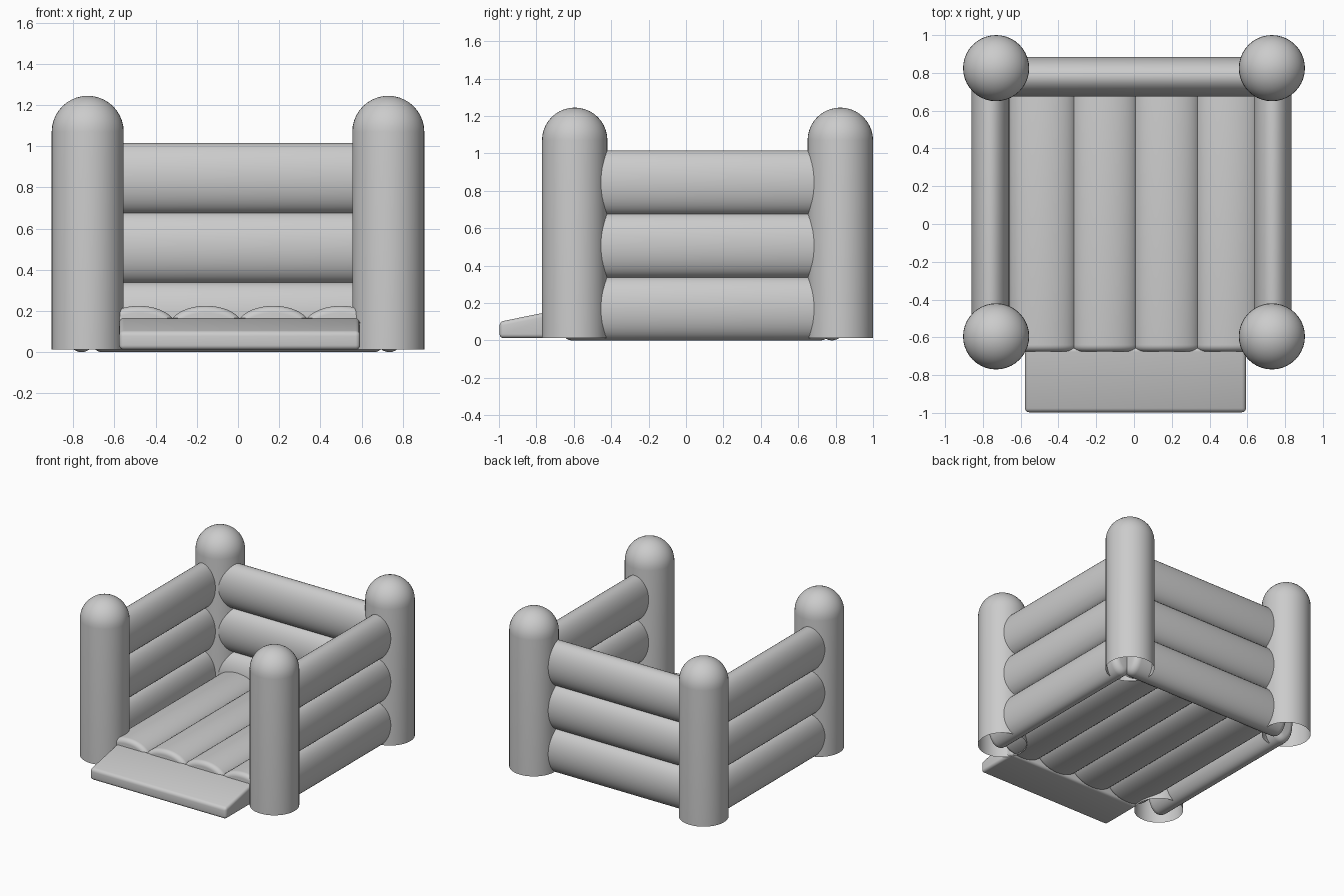
import bpy, bmesh
from math import sin, cos, pi, radians
from mathutils import Vector

if "Cube" in bpy.data.objects:
    bpy.data.objects.remove(bpy.data.objects["Cube"])


def finish(bm, name):
    bmesh.ops.recalc_face_normals(bm, faces=bm.faces)
    me = bpy.data.meshes.new(name)
    bm.to_mesh(me)
    bm.free()
    ob = bpy.data.objects.new(name, me)
    bpy.context.collection.objects.link(ob)
    bpy.ops.object.select_all(action='DESELECT')
    ob.select_set(True)
    bpy.context.view_layer.objects.active = ob
    bpy.ops.object.shade_smooth_by_angle(angle=radians(40))
    return ob


def loft(bm, rings):
    """Bridge successive closed rings of points; returns vertex rings."""
    vs = [[bm.verts.new(p) for p in ring] for ring in rings]
    n = len(vs[0])
    for a, b in zip(vs, vs[1:]):
        for i in range(n):
            j = (i + 1) % n
            bm.faces.new((a[i], a[j], b[j], b[i]))
    return vs


def tube(name, axis, start, end, side, z, half_w, half_h, r, n=40):
    """Inflated elliptical tube along x or y with rounded ends."""
    steps = [i * pi / 12 for i in range(7)]
    stations = [(start + r * (1 - sin(a)), r * (1 - cos(a))) for a in reversed(steps)]
    stations = [(start + r * (1 - cos(a)), r * (1 - sin(a))) for a in steps]
    stations += [(end - r * (1 - cos(a)), r * (1 - sin(a))) for a in reversed(steps)]
    rings = []
    for t, inset in stations:
        ring = []
        for i in range(n):
            a = 2 * pi * i / n
            s = side + (half_w - inset) * cos(a)
            h = z + (half_h - inset) * sin(a)
            ring.append(Vector((t, s, h)) if axis == 'x' else Vector((s, t, h)))
        rings.append(ring)
    bm = bmesh.new()
    vs = loft(bm, rings)
    bm.faces.new(vs[0])
    bm.faces.new(vs[-1])
    return finish(bm, name)


def tower(name, x, y, r=0.175, z0=0.012, z1=1.07, n=40):
    """Open-bottomed column with a domed top."""
    prof = [(r, z0)] + [(r * cos(a), z1 + r * sin(a))
                        for a in [i * pi / 20 for i in range(10)]]
    bm = bmesh.new()
    vs = loft(bm, [[(x + p * cos(2 * pi * i / n), y + p * sin(2 * pi * i / n), z)
                    for i in range(n)] for p, z in prof])
    top = bm.verts.new((x, y, z1 + r))
    for i in range(n):
        bm.faces.new((vs[-1][i], vs[-1][(i + 1) % n], top))
    return finish(bm, name)


# corner towers
for sx, side in ((-1, "left"), (1, "right")):
    for y, end in ((-0.595, "front"), (0.825, "back")):
        tower(f"{end}_{side}_tower", sx * 0.73, y)

# stacked wall tubes
for k in range(3):
    z = 0.17 + k * 0.337
    tube(f"left_wall_tube_{k + 1}", 'y', -0.66, 0.77, -0.76, z, 0.1, 0.172 if k else 0.17, 0.05)
    tube(f"right_wall_tube_{k + 1}", 'y', -0.66, 0.77, 0.735, z, 0.1, 0.172 if k else 0.17, 0.05)
    tube(f"back_wall_tube_{k + 1}", 'x', -0.71, 0.71, 0.78, z, 0.105, 0.172 if k else 0.17, 0.05)

# floor tubes
for k in range(4):
    tube(f"floor_tube_{k + 1}", 'y', -0.675, 0.76, -0.482 + k * 0.327, 0.12, 0.18, 0.105, 0.035)

# entrance ramp: sloped wedge with softened edges
bm = bmesh.new()
profile = [(-0.997, 0.012), (-0.655, 0.012), (-0.655, 0.169), (-0.997, 0.1)]
vs = loft(bm, [[(x, y, z) for y, z in profile] for x in (-0.577, 0.593)])
bm.faces.new(vs[0])
bm.faces.new(vs[1])
bmesh.ops.recalc_face_normals(bm, faces=bm.faces)
bmesh.ops.bevel(bm, geom=list(bm.edges), offset=0.022, segments=4, profile=0.5, affect='EDGES')
finish(bm, "entrance_ramp")
